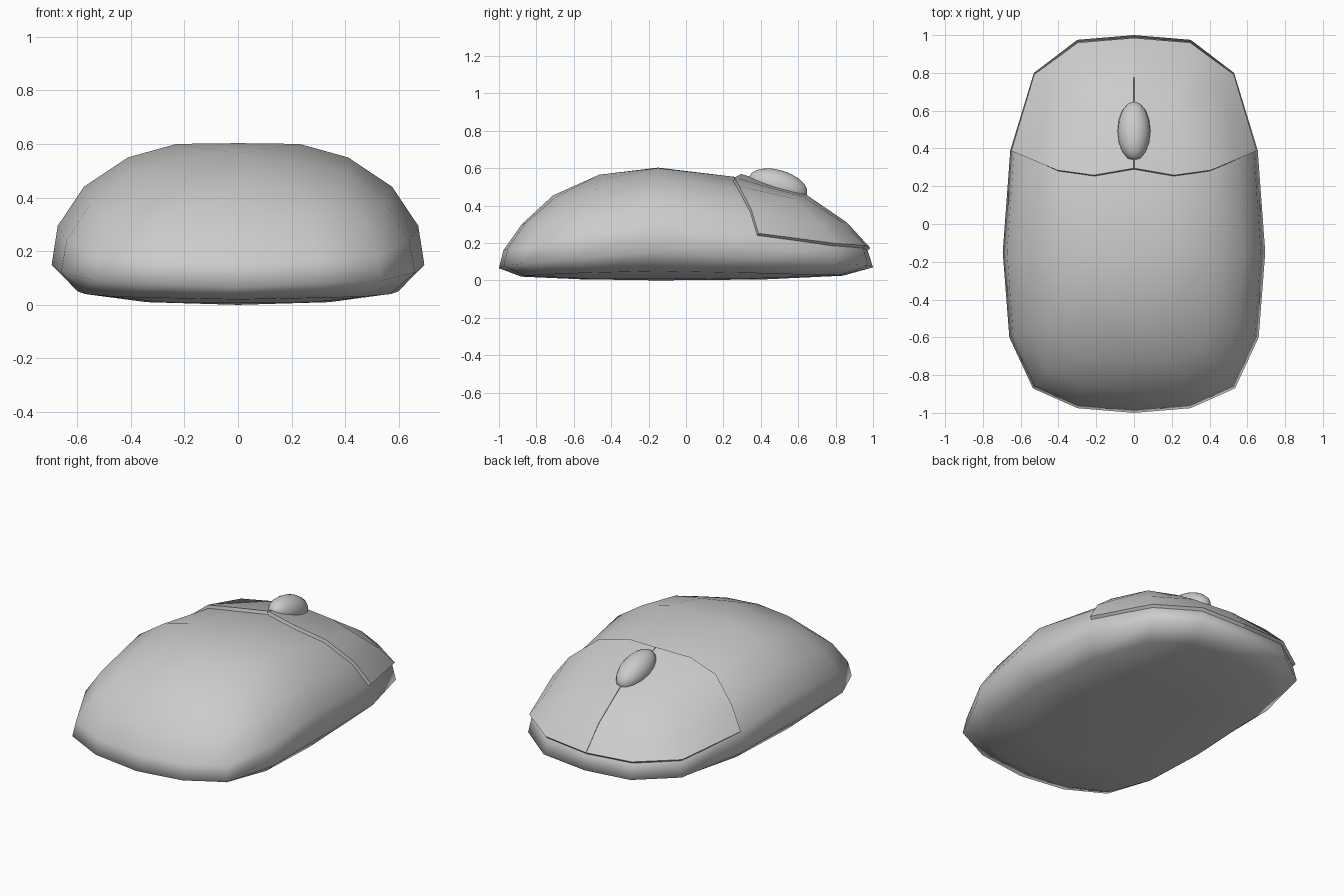
import bpy, bmesh, math
from mathutils import Vector

if "Cube" in bpy.data.objects:
    bpy.data.objects.remove(bpy.data.objects["Cube"])

CENTRE = Vector((0, -0.15))
# half outlines, front tip -> right side -> back tip
RIM = [(0, 1), (.30, .975), (.53, .80), (.655, .39), (.695, -.15),
       (.66, -.60), (.535, -.87), (.30, -.975), (0, -1)]
CROWN = [(0, .635), (.21, .62), (.375, .57), (.40, .28), (.41, -.15),
         (.405, -.47), (.375, -.64), (.21, -.70), (0, -.71)]


def ring(blend, scale, heights):
    """16-point loop between crown and rim; heights at front, corner, side, corner, back."""
    half = []
    for k in range(9):
        p = Vector(CROWN[k]).lerp(Vector(RIM[k]), blend)
        p = CENTRE + (p - CENTRE) * scale
        z = (heights[k // 2] + heights[(k + 1) // 2]) / 2
        half.append(Vector((p.x, p.y, z)))
    return half + [Vector((-p.x, p.y, p.z)) for p in half[7:0:-1]]


RINGS = [
    ring(0, .56, (.55, .53, .60, .545, .565)),    # inner top
    ring(0, 1, (.44, .42, .55, .43, .455)),       # crown edge
    ring(.58, 1, (.295, .29, .44, .31, .30)),
    ring(.92, 1, (.16, .185, .295, .18, .16)),
    ring(1, 1, (.07, .09, .15, .09, .065)),       # widest rim
    ring(1, .86, (.025, .03, .05, .03, .02)),     # base edge
    ring(1, .49, (.005, .008, .01, .008, .006)),  # inner base
]


def cap_faces(outer, inner, c):
    """Quads joining one 16-point loop to a 3x3 block, one quarter (starting at c)."""
    b = [(outer, (c + i) % 16) for i in range(5)]
    i0, i2, i4 = [(inner, (c + i) % 16) for i in (0, 2, 4)]
    return [(b[0], b[1], i2, i0), (b[1], b[2], b[3], i2), (b[3], b[4], i4, i2)], (i0, i2, i4)


def wall(r, k):
    n = (k + 1) % 16
    return (r, k), (r, n), (r + 1, n), (r + 1, k)


def make(name, faces, flip=1):
    bm = bmesh.new()
    verts = {}

    def vert(key):
        if key not in verts:
            if key == "top":
                p = Vector((0, -.15, .603))
            elif key == "base":
                p = Vector((0, -.15, 0))
            else:
                p = RINGS[key[0]][key[1]]
            verts[key] = bm.verts.new((p.x * flip, p.y, p.z))
        return verts[key]

    for f in faces:
        bm.faces.new([vert(k) for k in f]).smooth = True
    bmesh.ops.recalc_face_normals(bm, faces=bm.faces)
    me = bpy.data.meshes.new(name)
    bm.to_mesh(me)
    bm.free()
    ob = bpy.data.objects.new(name, me)
    bpy.context.collection.objects.link(ob)
    return ob


# body shell
faces = [wall(r, k) for r in range(1, 5) for k in range(16)]
for c in (0, 4, 8, 12):
    for outer, inner, mid in ((1, 0, "top"), (5, 6, "base")):
        quads, block = cap_faces(outer, inner, c)
        faces += quads + [block + (mid,)]
make("body", faces)

# two raised click buttons over the front quarter panels
panel = cap_faces(1, 0, 0)[0][:2] + [wall(r, k) for r in (1, 2) for k in range(3)]
for name, side in (("right_button", 1), ("left_button", -1)):
    ob = make(name, panel, side)
    mod = ob.modifiers.new("thickness", "SOLIDIFY")
    mod.thickness = .04
    mod.offset = 0
    bpy.context.view_layer.objects.active = ob
    ob.select_set(True)
    bpy.ops.object.modifier_apply(modifier=mod.name)
    bpy.ops.object.shade_smooth_by_angle(angle=math.radians(50))
    ob.select_set(False)

# scroll wheel bulge
bpy.ops.mesh.primitive_uv_sphere_add(segments=16, ring_count=10, radius=1,
                                     location=(0, .492, .505), rotation=(-.29, 0, 0))
wheel = bpy.context.object
wheel.name = "scroll_wheel"
wheel.scale = (.087, .163, .085)
bpy.ops.object.shade_smooth()
